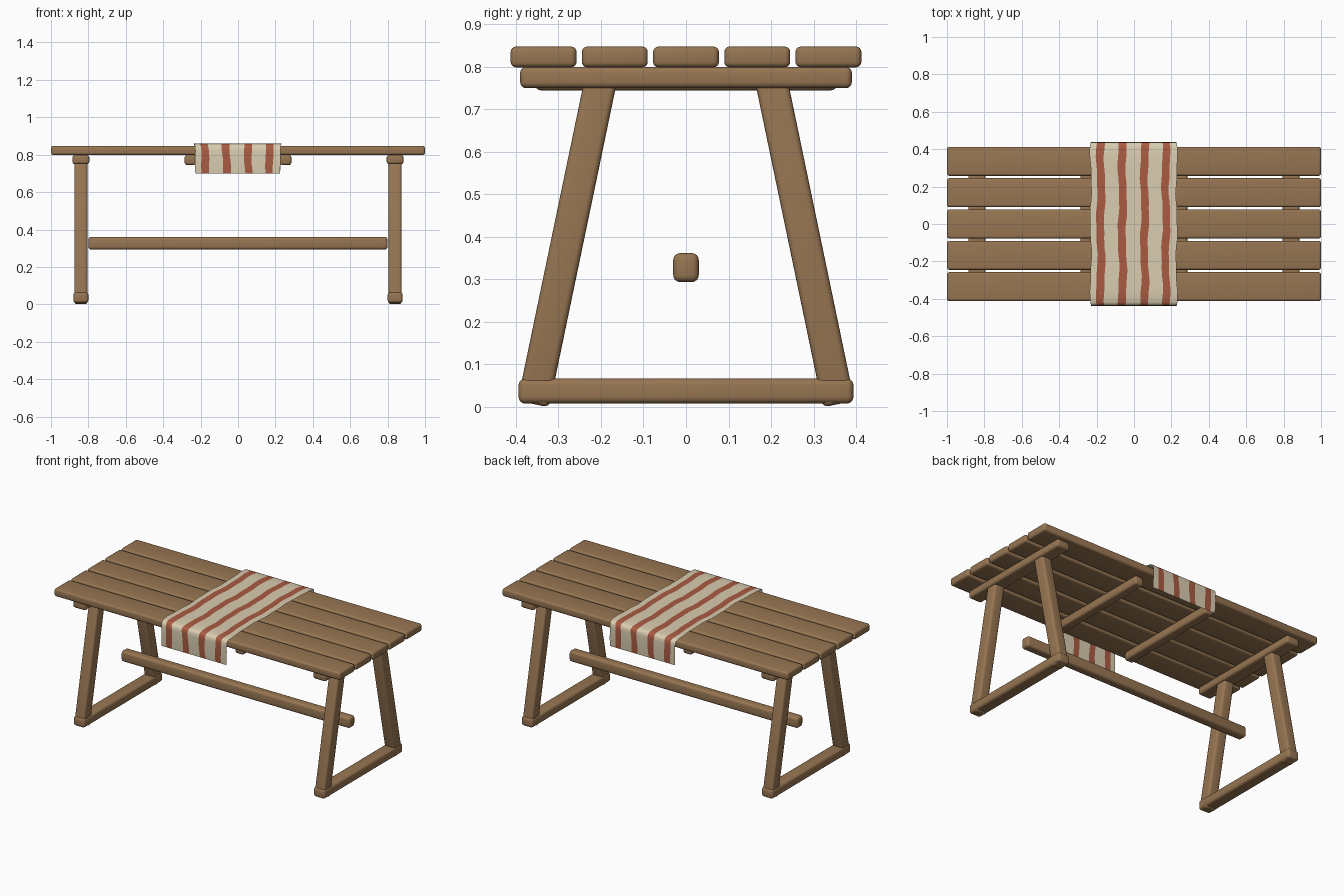
import bpy, bmesh, math
from mathutils import Matrix, Vector

if "Cube" in bpy.data.objects:
    bpy.data.objects.remove(bpy.data.objects["Cube"])


def material(name, col):
    m = bpy.data.materials.new(name)
    m.diffuse_color = (*col, 1)
    m.use_nodes = True
    m.node_tree.nodes["Principled BSDF"].inputs["Base Color"].default_value = m.diffuse_color
    return m


WOOD = material("wood brown", (0.31, 0.18, 0.085))
CREAM = material("cream cloth", (0.70, 0.61, 0.44))
RED = material("rust red stripe", (0.40, 0.105, 0.055))


def finish(name, bm, mats):
    me = bpy.data.meshes.new(name)
    bm.to_mesh(me)
    bm.free()
    ob = bpy.data.objects.new(name, me)
    bpy.context.collection.objects.link(ob)
    for m in mats:
        me.materials.append(m)
    bpy.ops.object.select_all(action='DESELECT')
    bpy.context.view_layer.objects.active = ob
    ob.select_set(True)
    bpy.ops.object.shade_smooth_by_angle(angle=math.radians(40))
    return ob


def bar(name, size, loc, bevel=0.015, tilt=0.0):
    bm = bmesh.new()
    bmesh.ops.create_cube(bm, size=1)
    bmesh.ops.scale(bm, vec=size, verts=bm.verts)
    bmesh.ops.bevel(bm, geom=bm.edges[:], offset=bevel, segments=4,
                    profile=0.5, affect='EDGES')
    bm.transform(Matrix.Translation(loc) @ Matrix.Rotation(tilt, 4, 'X'))
    return finish(name, bm, [WOOD])


# tabletop planks
for i in range(5):
    bar(f"plank_{i + 1}", (2.0, 0.155, 0.049), (0, (i - 2) * 0.1675, 0.8225), 0.013)

# end frames, mirrored left and right
for sx, side in ((-1, "left"), (1, "right")):
    x = sx * 0.84
    bar(f"{side}_top_beam", (0.09, 0.78, 0.05), (x, 0, 0.774), 0.014)
    bar(f"{side}_foot_beam", (0.08, 0.788, 0.059), (x, 0, 0.0365), 0.016)
    for sy, end in ((-1, "front"), (1, "back")):
        a = Vector((x, sy * 0.359, 0.006))
        b = Vector((x, sy * 0.200, 0.770))
        d = b - a
        bar(f"{side}_{end}_leg", (0.07, 0.076, d.length), (a + b) / 2,
            0.014, math.atan2(-d.y, d.z))
    # batten under the middle of the top
    bar(f"{side}_batten", (0.06, 0.71, 0.055), (sx * 0.255, 0, 0.7715), 0.014)

# long stretcher
bar("stretcher", (1.6, 0.06, 0.068), (0, 0, 0.327), 0.016)

# striped runner: thin sheet draped over both long edges
half = [(0.436, 0.70), (0.438, 0.74), (0.438, 0.78), (0.438, 0.82), (0.436, 0.84),
        (0.430, 0.850), (0.420, 0.855), (0.405, 0.858)]
flat = [(-0.36 + 0.04 * k, 0.861) for k in range(19)]
profile = [(-y, z) for y, z in half] + flat + half[::-1]
cols = [-0.232, -0.199, -0.157, -0.083, -0.041, 0.036, 0.077, 0.150, 0.190, 0.229]
bm = bmesh.new()
rows = []
for y, z in profile:
    s = y + (0.861 - z) * (1 if y > 0 else -1)
    rows.append([bm.verts.new((x + 0.004 * math.sin(s * 17 + x * 8)
                               + 0.002 * math.sin(s * 41 + x * 20), y, z)) for x in cols])
for r0, r1 in zip(rows, rows[1:]):
    for j in range(len(cols) - 1):
        f = bm.faces.new((r0[j], r0[j + 1], r1[j + 1], r1[j]))
        f.material_index = j % 2
finish("table_runner", bm, [CREAM, RED])
